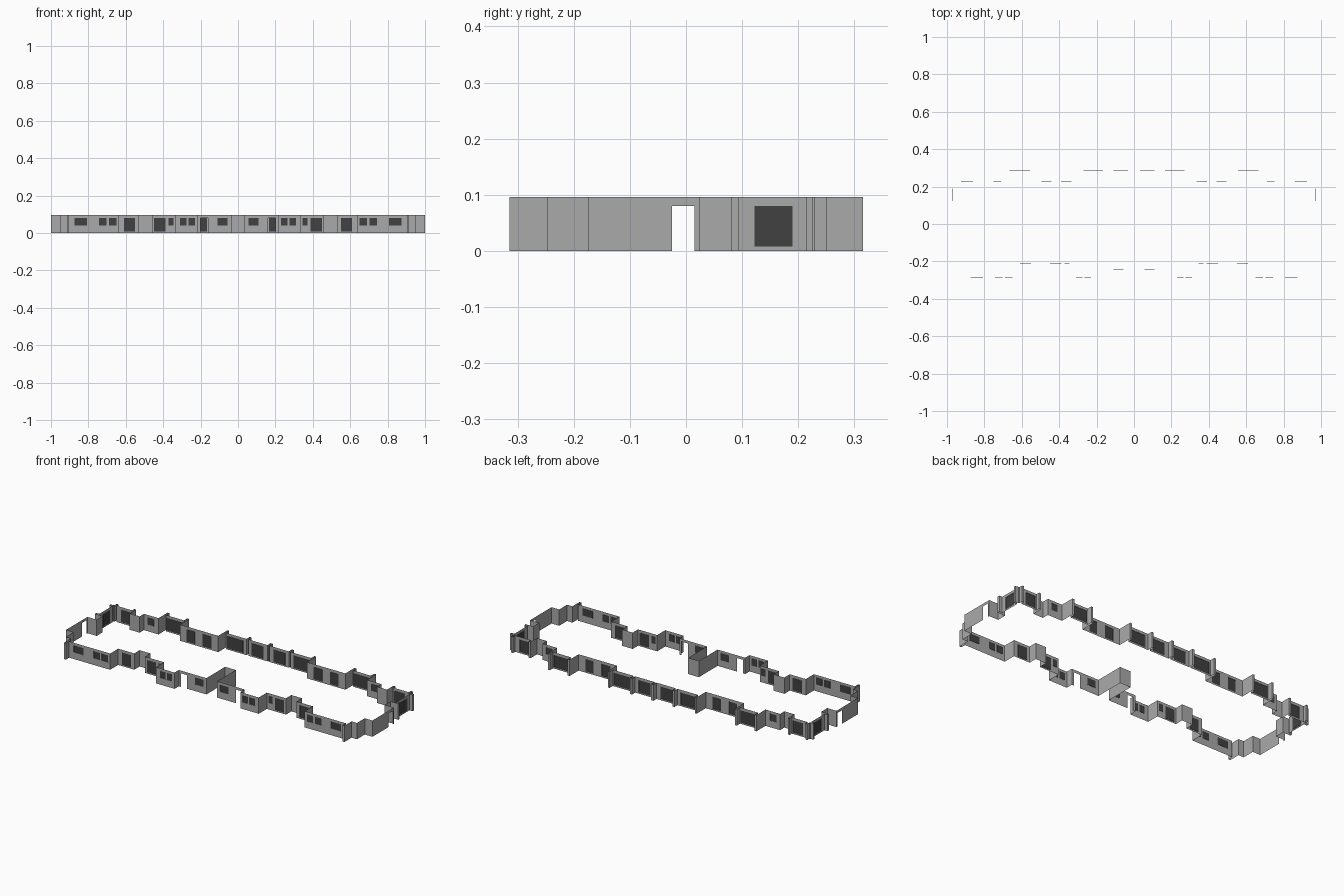
import bpy, bmesh
from mathutils import Vector

if "Cube" in bpy.data.objects:
    bpy.data.objects.remove(bpy.data.objects["Cube"])

H = 0.096                      # wall height
TALL, SMALL, DOOR = (0.008, 0.08), (0.04, 0.081), (0.0, 0.08)
REVEAL = 0.002                 # glass set back from the wall face


def material(name, v):
    m = bpy.data.materials.new(name)
    m.diffuse_color = (v, v, v, 1)
    m.use_nodes = True
    m.node_tree.nodes["Principled BSDF"].inputs["Base Color"].default_value = m.diffuse_color
    return m


wall_mat = material("wall_grey", 0.4)
glass_mat = material("dark_glass", 0.052)

# Right half of the plan, counter-clockwise from the middle of the entrance.
# Each entry: end point, openings (from, to, kind) and pilasters (from, to, depth)
# measured along the axis the wall runs on.
START = (0, -0.07)
PLAN = [
    # entrance lobby
    ((0.035, -0.07), [], []),
    ((0.035, -0.245), [], []),
    # front wall
    ((0.145, -0.245), [(0.055, 0.11, SMALL)], []),
    ((0.215, -0.245), [(0.16, 0.2, DOOR)], []),
    ((0.215, -0.285), [], []),
    ((0.335, -0.285), [(0.23, 0.265, SMALL), (0.275, 0.31, SMALL)], []),
    ((0.335, -0.21), [], []),
    ((0.46, -0.21), [(0.345, 0.372, SMALL), (0.388, 0.448, TALL)], []),
    ((0.46, -0.16), [], []),
    ((0.53, -0.16), [], []),
    ((0.53, -0.21), [], []),
    ((0.635, -0.21), [(0.55, 0.61, TALL)], []),
    ((0.635, -0.285), [], []),
    ((0.915, -0.285), [(0.65, 0.69, SMALL), (0.702, 0.743, SMALL), (0.808, 0.873, SMALL)],
     [(0.903, 0.915, 0.03)]),
    # stepped front corner
    ((0.915, -0.248), [], []),
    ((0.95, -0.248), [], []),
    ((0.95, -0.175), [], []),
    ((1.0, -0.175), [], []),
    # end wall with door
    ((1.0, 0.025), [(-0.025, 0.015, DOOR)], []),
    ((0.94, 0.025), [], []),
    ((0.94, 0.08), [], []),
    ((0.97, 0.08), [], []),
    ((0.97, 0.23), [(0.122, 0.19, TALL)], [(0.08, 0.094, 0.02), (0.214, 0.226, 0.02)]),
    # back wall
    ((0.84, 0.23), [(0.86, 0.925, TALL)], [(0.954, 0.966, 0.02), (0.84, 0.852, 0.02)]),
    ((0.84, 0.19), [], []),
    ((0.775, 0.19), [], []),
    ((0.775, 0.23), [], []),
    ((0.68, 0.23), [(0.71, 0.752, SMALL)], []),
    ((0.68, 0.285), [], []),
    ((0.54, 0.285), [(0.555, 0.665, TALL)], [(0.668, 0.68, 0.03), (0.54, 0.552, 0.03)]),
    ((0.54, 0.23), [], []),
    ((0.29, 0.23), [(0.442, 0.495, TALL), (0.333, 0.39, TALL)], []),
    ((0.29, 0.285), [], []),
    ((0, 0.285), [(0.165, 0.27, TALL), (0.032, 0.11, TALL)],
     [(0.278, 0.29, 0.03), (0.132, 0.144, 0.03), (0, 0.007, 0.03)]),
]

walls, glass = bmesh.new(), bmesh.new()


def quad(bm, pts):
    bm.faces.new([bm.verts.new(p) for p in pts])


def panel(p, q, openings):
    """One flat upright piece of wall, split into columns around its openings."""
    d = (q - p).normalized()
    out = Vector((d.y, -d.x, 0))
    axis = 0 if abs(d.x) > abs(d.y) else 1
    sign = 1 if d[axis] > 0 else -1
    length = (q - p).length

    def at(s, z, depth=0.0):
        return p + d * s - out * depth + Vector((0, 0, z))

    def rect(bm, s0, s1, z0, z1, depth=0.0):
        if s1 - s0 > 1e-5 and z1 - z0 > 1e-5:
            quad(bm, [at(s0, z0, depth), at(s1, z0, depth), at(s1, z1, depth), at(s0, z1, depth)])

    spans = []
    for a, b, kind in openings:
        s0, s1 = sorted(((a - p[axis]) * sign, (b - p[axis]) * sign))
        if s0 > -1e-5 and s1 < length + 1e-5:
            spans.append((s0, s1, kind))
    pos = 0.0
    for s0, s1, (z0, z1) in sorted(spans):
        rect(walls, pos, s0, 0, H)
        rect(walls, s0, s1, 0, z0)
        rect(walls, s0, s1, z1, H)
        if z0 > 0:             # window: glass plus shallow reveal
            rect(glass, s0, s1, z0, z1, REVEAL)
            ring = [(s0, z0), (s1, z0), (s1, z1), (s0, z1)]
            for i in range(4):
                a, b = ring[i], ring[(i + 1) % 4]
                quad(walls, [at(*a), at(*b), at(*b, REVEAL), at(*a, REVEAL)])
        pos = s1
    rect(walls, pos, length, 0, H)


# Walk round the plan, folding pilasters out of the wall line
p = Vector((*START, 0))
for end, openings, pilasters in PLAN:
    q = Vector((*end, 0))
    d = (q - p).normalized()
    out = Vector((d.y, -d.x, 0))
    axis = 0 if abs(d.x) > abs(d.y) else 1
    sign = 1 if d[axis] > 0 else -1
    path = [p]
    spans = sorted(tuple(sorted(((a - p[axis]) * sign, (b - p[axis]) * sign))) + (k,)
                   for a, b, k in pilasters)
    for s0, s1, depth in spans:
        a, b = p + d * s0, p + d * s1
        path += [a, a + out * depth, b + out * depth, b]
    path.append(q)
    for a, b in zip(path, path[1:]):
        if (b - a).length > 1e-5:
            panel(a, b, openings)
    p = q


def finish(bm, name, mat):
    bmesh.ops.remove_doubles(bm, verts=bm.verts, dist=1e-5)
    mesh = bpy.data.meshes.new(name)
    bm.to_mesh(mesh)
    bm.free()
    mesh.materials.append(mat)
    ob = bpy.data.objects.new(name, mesh)
    bpy.context.collection.objects.link(ob)
    mirror = ob.modifiers.new("mirror", 'MIRROR')   # left half
    mirror.use_axis = (True, False, False)
    mirror.merge_threshold = 1e-5


finish(walls, "outer_wall", wall_mat)
finish(glass, "window_glass", glass_mat)
